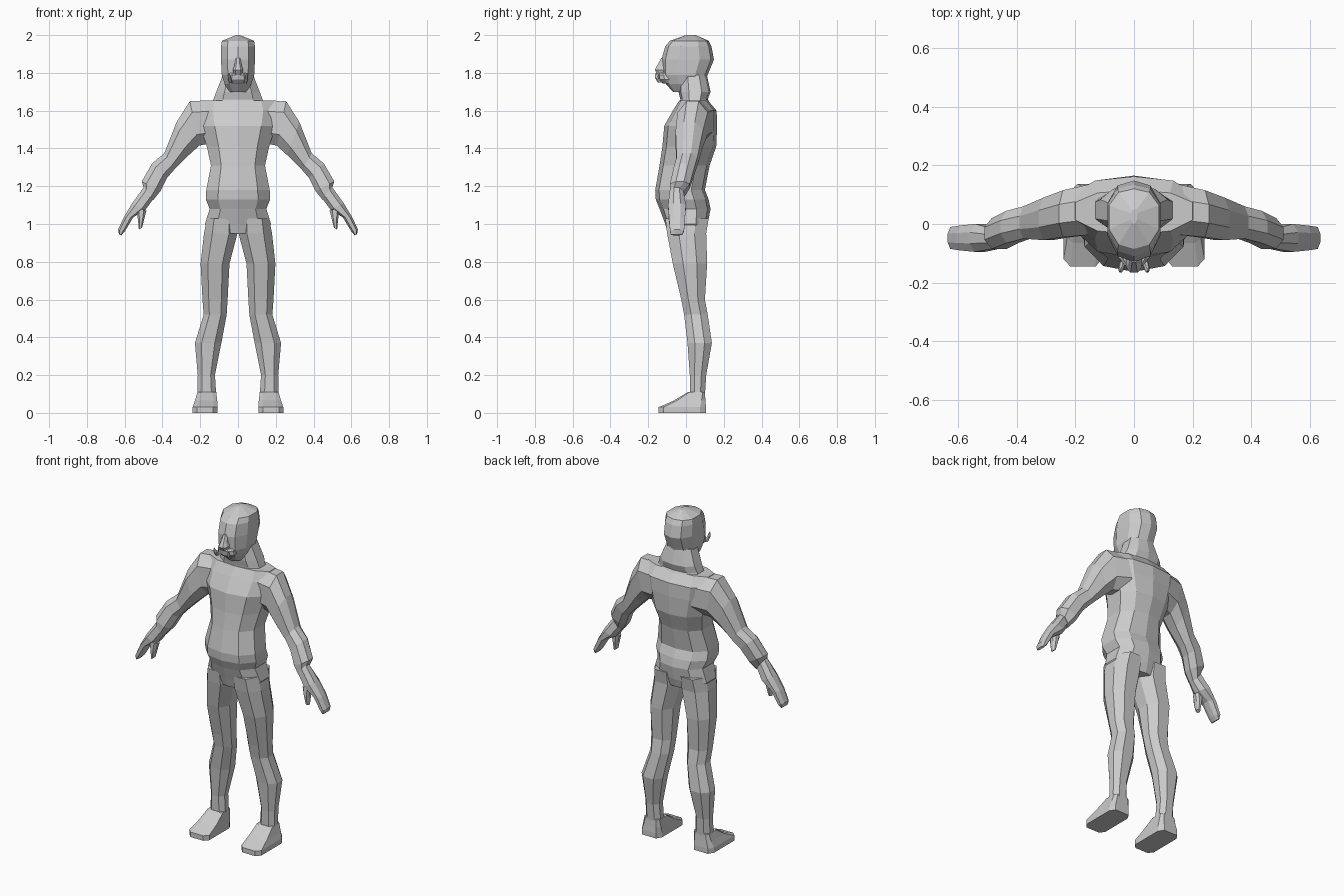
import bpy, bmesh
from mathutils import Vector

# Cross-section profiles: (across, depth) in -1..1
BODY = [(1, .45), (.62, .88), (0, 1), (-.62, .88), (-1, .45),
        (-1, -.35), (-.62, -.85), (0, -1), (.62, -.85), (1, -.35)]
LIMB = [(1, .4), (.5, 1), (-.5, 1), (-1, .4), (-1, -.4), (-.5, -1), (.5, -1), (1, -.4)]
BOXY = [(1, .75), (.7, 1), (-.7, 1), (-1, .75), (-1, -.8), (-.65, -1), (.65, -1), (1, -.8)]


def loft(name, rings, profile, mirror=False):
    """Rings are (outer xz, inner xz, front y, back y)."""
    bm = bmesh.new()
    loops = []
    for (ox, oz), (ix, iz), yf, yb in rings:
        c = Vector(((ox + ix) / 2, (yf + yb) / 2, (oz + iz) / 2))
        u = Vector(((ox - ix) / 2, 0, (oz - iz) / 2))
        v = Vector((0, (yb - yf) / 2, 0))
        loops.append([bm.verts.new(c + u * a + v * b) for a, b in profile])
    n = len(profile)
    for p, q in zip(loops, loops[1:]):
        for i in range(n):
            j = (i + 1) % n
            bm.faces.new((p[i], p[j], q[j], q[i]))
    bm.faces.new(loops[0])
    bm.faces.new(loops[-1])
    bmesh.ops.recalc_face_normals(bm, faces=bm.faces)
    me = bpy.data.meshes.new(name)
    bm.to_mesh(me)
    bm.free()
    ob = bpy.data.objects.new(name, me)
    bpy.context.collection.objects.link(ob)
    if mirror:
        ob.modifiers.new("mirror", 'MIRROR')
    return ob


def level(z, hw, yf, yb):
    """Horizontal ring centred on x = 0."""
    return ((hw, z), (-hw, z), yf, yb)


def flat(z, outer, inner, yf, yb):
    """Horizontal ring off to one side."""
    return ((outer, z), (inner, z), yf, yb)


# Torso with belly, waist and chest
loft("torso", [level(*r) for r in [
    (.95, .15, -.095, .10), (1.0, .175, -.11, .115), (1.08, .15, -.14, .13),
    (1.13, .17, -.16, .12), (1.18, .168, -.163, .10), (1.31, .143, -.14, .125),
    (1.41, .165, -.125, .16), (1.52, .20, -.115, .165), (1.60, .215, -.07, .162),
    (1.655, .20, -.035, .115)]], BODY)

# Neck sloping into the shoulders
loft("neck", [level(*r) for r in [
    (1.60, .15, -.04, .15), (1.66, .13, -.03, .115), (1.70, .115, -.04, .13),
    (1.79, .08, -.04, .11)]], BODY)

# Head with low pointed crown
loft("head", [level(*r) for r in [
    (1.70, .045, -.07, .06), (1.74, .07, -.105, .10), (1.79, .086, -.125, .115),
    (1.87, .09, -.13, .148), (1.94, .09, -.11, .135), (1.97, .085, -.085, .12),
    (2.0, .01, .0, .05)]], BODY)

# Muzzle and nose
loft("muzzle", [level(*r) for r in [
    (1.745, .04, -.125, -.05), (1.765, .055, -.145, -.05),
    (1.79, .05, -.15, -.05), (1.80, .04, -.145, -.05)]], BODY)
loft("nose", [level(*r) for r in [
    (1.79, .02, -.15, -.1), (1.815, .028, -.165, -.1), (1.835, .02, -.155, -.1),
    (1.88, .012, -.13, -.1)]], LIMB)

# Small tusks at the corners of the mouth
loft("tusk", [flat(1.75, .05, .03, -.15, -.125), flat(1.775, .053, .037, -.165, -.145),
              flat(1.80, .049, .046, -.162, -.158)], LIMB, True)

# Arms
loft("arm", [
    ((.13, 1.655), (.13, 1.43), -.035, .14),
    ((.255, 1.65), (.205, 1.415), -.045, .115),
    ((.325, 1.54), (.26, 1.365), -.055, .09),
    ((.39, 1.375), (.34, 1.285), -.05, .06),
    ((.455, 1.32), (.375, 1.245), -.065, .045),
    ((.51, 1.225), (.41, 1.175), -.085, .02),
    ((.498, 1.19), (.45, 1.125), -.085, -.01)], LIMB, True)

# Hands: joined fingers and a thumb
loft("hand", [
    ((.495, 1.20), (.45, 1.13), -.085, -.015),
    ((.56, 1.11), (.49, 1.075), -.095, 0),
    ((.605, 1.035), (.555, 1.035), -.09, -.005),
    ((.635, .97), (.60, .96), -.085, -.01),
    ((.63, .945), (.618, .94), -.08, -.02)], LIMB, True)
loft("thumb", [
    ((.54, 1.09), (.485, 1.07), -.09, -.04),
    ((.53, 1.025), (.497, 1.025), -.092, -.045),
    ((.525, .97), (.508, .98), -.085, -.055)], LIMB, True)

# Legs
loft("leg", [flat(*r) for r in [
    (1.03, .165, .01, -.11, .12), (.95, .18, .003, -.1, .107),
    (.79, .198, .045, -.07, .112), (.60, .188, .055, -.025, .10),
    (.52, .182, .06, -.01, .115), (.37, .228, .088, .008, .137),
    (.20, .213, .122, .02, .107), (.09, .215, .115, .02, .10)]], LIMB, True)

# Feet
loft("foot", [flat(*r) for r in [
    (.11, .215, .115, .01, .10), (.065, .228, .11, -.065, .103),
    (.03, .24, .108, -.145, .106), (0, .24, .108, -.145, .106)]], BOXY, True)
